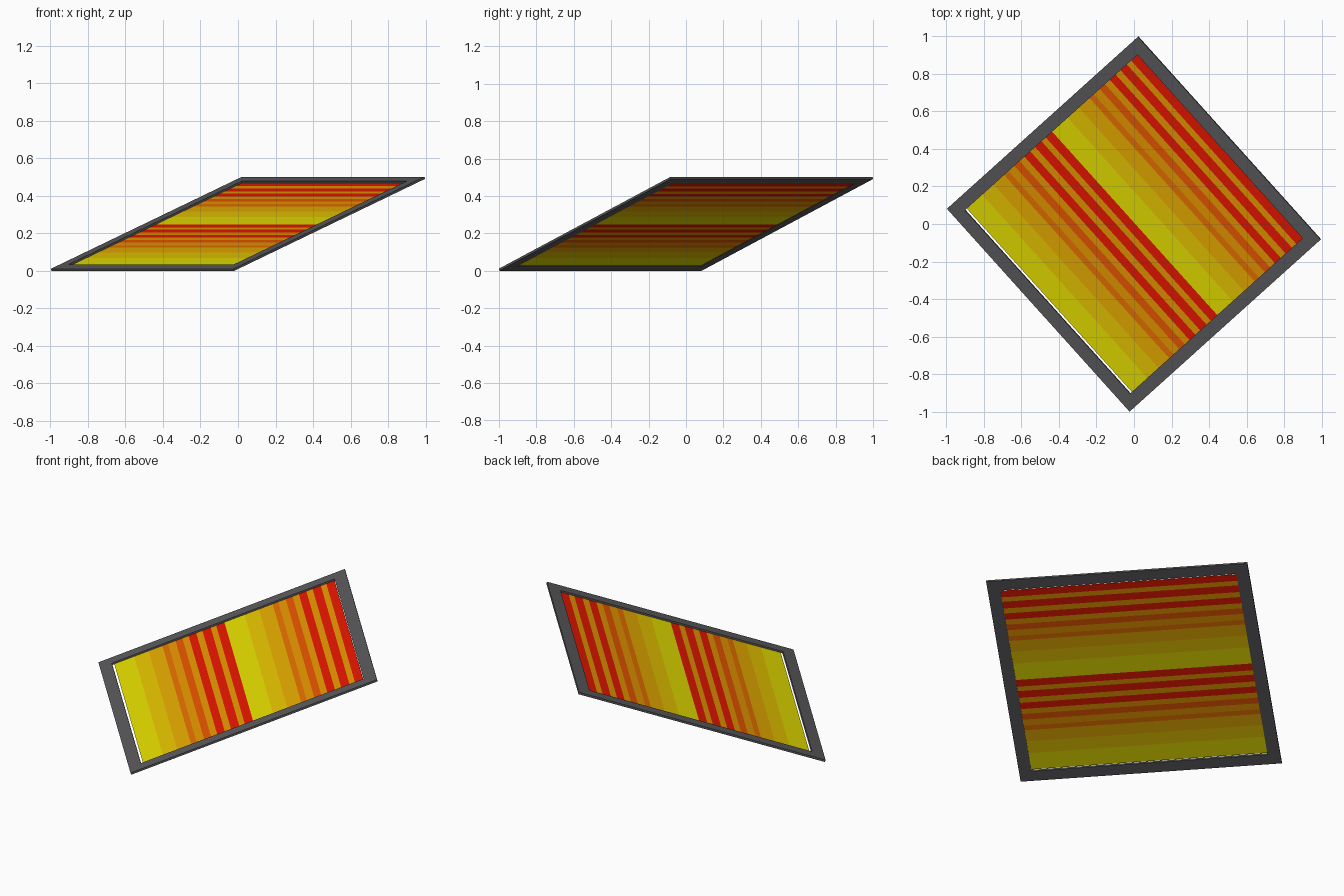
import bpy, bmesh, math
from mathutils import Matrix, Vector

if "Cube" in bpy.data.objects:
    bpy.data.objects.remove(bpy.data.objects["Cube"])

SIDE, WIDTH, THICK = 1.455, 0.07, 0.012
TILT, TURN = math.radians(19.7), math.radians(42)


def material(name, rgb):
    m = bpy.data.materials.new(name)
    m.diffuse_color = (*rgb, 1)
    m.use_nodes = True
    m.node_tree.nodes["Principled BSDF"].inputs["Base Color"].default_value = m.diffuse_color
    return m


# Tilted axes: u along the low edge, v uphill, n out of the panel
u = Vector((math.sin(TURN), -math.cos(TURN), 0))
v = Vector((math.cos(TILT) * math.cos(TURN), math.cos(TILT) * math.sin(TURN), math.sin(TILT)))
n = u.cross(v)
place = Matrix((u, v, n)).transposed().to_4x4()
height = SIDE * math.sin(TILT) + THICK * math.cos(TILT)
place.translation = (0, 0, height / 2)


def make_object(name, bm, mats):
    bm.transform(place)
    mesh = bpy.data.meshes.new(name)
    bm.to_mesh(mesh)
    bm.free()
    for m in mats:
        mesh.materials.append(m)
    ob = bpy.data.objects.new(name, mesh)
    bpy.context.collection.objects.link(ob)
    return ob


# Square frame: mitred ring extruded to its thickness
bm = bmesh.new()
corners = [(-1, -1), (1, -1), (1, 1), (-1, 1)]
outer, inner = [[bm.verts.new((x * r, y * r, -THICK / 2)) for x, y in corners]
                for r in (SIDE / 2, SIDE / 2 - WIDTH)]
for i in range(4):
    j = (i + 1) % 4
    bm.faces.new((outer[i], outer[j], inner[j], inner[i]))
ext = bmesh.ops.extrude_face_region(bm, geom=bm.faces[:], use_keep_orig=True)
top = [g for g in ext["geom"] if isinstance(g, bmesh.types.BMVert)]
bmesh.ops.translate(bm, verts=top, vec=(0, 0, THICK))
bmesh.ops.recalc_face_normals(bm, faces=bm.faces[:])
make_object("frame", bm, [material("dark grey", (0.1, 0.1, 0.107))])

# Striped sheet: the same stripe sequence twice, with small gaps at its ends
mats = [material("yellow", (0.78, 0.72, 0.0)),
        material("golden yellow", (0.78, 0.54, 0.0)),
        material("amber", (0.78, 0.40, 0.0)),
        material("orange", (0.78, 0.30, 0.0)),
        material("deep orange", (0.78, 0.16, 0.0)),
        material("red orange", (0.78, 0.09, 0.0)),
        material("red", (0.78, 0.008, 0.0))]
# (width in sixteenths, colour)
stripes = [(2.9, 0), (2.1, 1), (2, 2), (0.8, 4), (1.1, 3), (1, 5), (0.9, 3),
           (1.1, 6), (0.9, 3), (1.2, 6), (0.8, 3), (1.2, 6)]
half = SIDE / 2 - WIDTH
low, high = -half + 0.011, half - 0.003
unit = (high - low) / (2 * sum(w for w, c in stripes))
bm = bmesh.new()


def row(y):
    return [bm.verts.new((x, y, -0.004)) for x in (-half, half)]


y, last = low, row(low)
for width, colour in stripes * 2:
    y += width * unit
    new = row(y)
    bm.faces.new((last[0], last[1], new[1], new[0])).material_index = colour
    last = new
make_object("striped_sheet", bm, mats)
